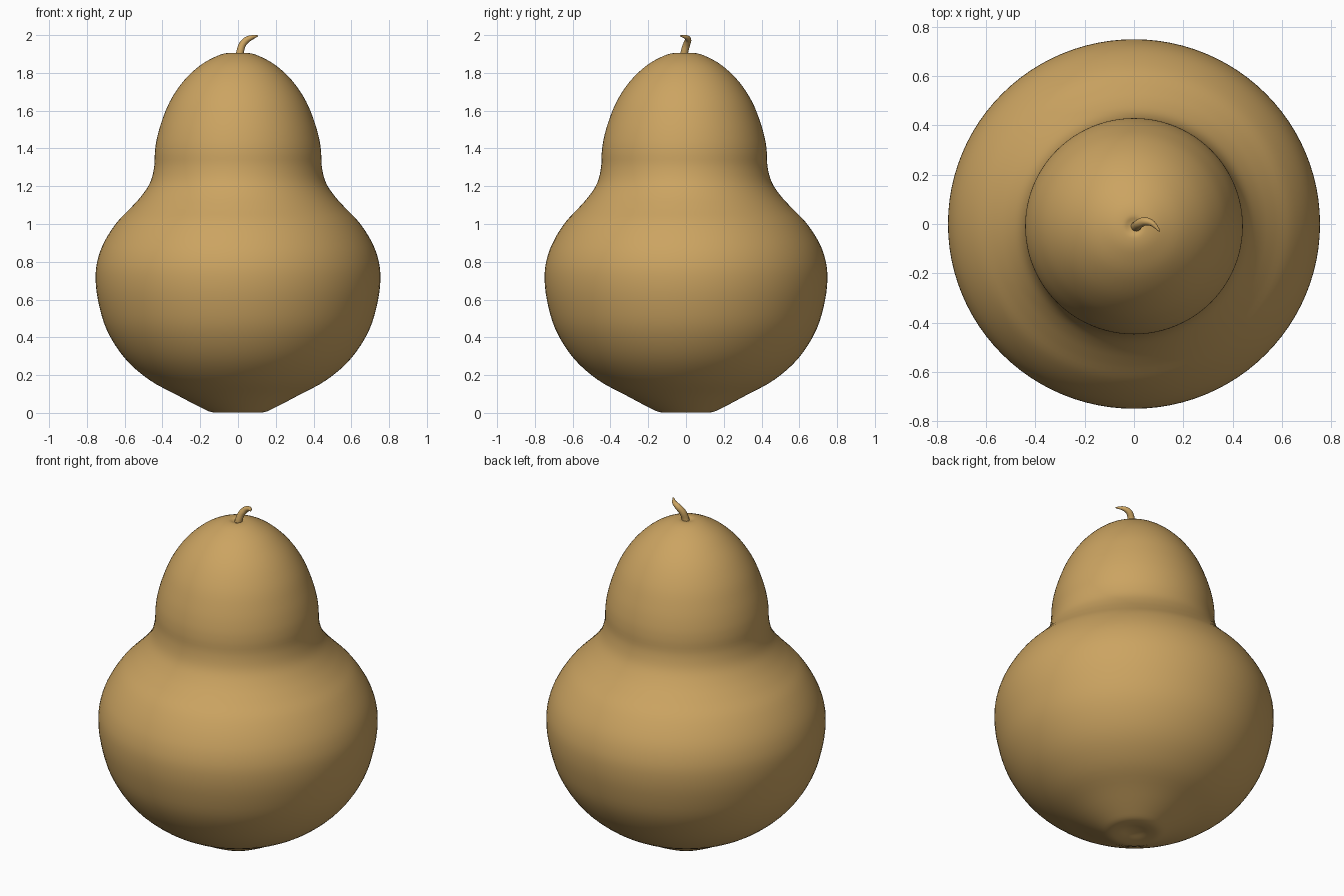
import bpy, bmesh, math
from mathutils import Vector

if "Cube" in bpy.data.objects:
    bpy.data.objects.remove(bpy.data.objects["Cube"])


def smooth_path(points, steps):
    """Catmull-Rom interpolation through a list of tuples."""
    p = [Vector(q) for q in points]
    p = [2 * p[0] - p[1]] + p + [2 * p[-1] - p[-2]]
    out = []
    for i in range(1, len(p) - 2):
        a, b, c, d = p[i - 1:i + 3]
        for s in range(steps):
            t = s / steps
            out.append(0.5 * (2 * b + (c - a) * t + (2 * a - 5 * b + 4 * c - d) * t * t
                              + (3 * b - a - 3 * c + d) * t ** 3))
    return out + [p[-2]]


def skin_rings(name, rings, start, end, mat):
    """Bridge equal rings of points and close both ends to a point."""
    bm = bmesh.new()
    loops = [[bm.verts.new(v) for v in ring] for ring in rings]
    n = len(loops[0])
    for a, b in zip(loops, loops[1:]):
        for i in range(n):
            j = (i + 1) % n
            bm.faces.new((a[i], a[j], b[j], b[i]))
    s, e = bm.verts.new(start), bm.verts.new(end)
    for i in range(n):
        j = (i + 1) % n
        bm.faces.new((s, loops[0][j], loops[0][i]))
        bm.faces.new((e, loops[-1][i], loops[-1][j]))
    bmesh.ops.recalc_face_normals(bm, faces=bm.faces)
    for f in bm.faces:
        f.smooth = True
    me = bpy.data.meshes.new(name)
    bm.to_mesh(me)
    bm.free()
    me.materials.append(mat)
    ob = bpy.data.objects.new(name, me)
    bpy.context.collection.objects.link(ob)
    return ob


skin = bpy.data.materials.new("pear_skin")
skin.diffuse_color = (0.60, 0.37, 0.12, 1)
skin.use_nodes = True
skin.node_tree.nodes["Principled BSDF"].inputs["Base Color"].default_value = skin.diffuse_color

# Pear body: lathed (radius, height) profile, neck leaning very slightly forward
profile = [(0.04, 0.015), (0.09, 0.004), (0.14, 0.004), (0.20, 0.03), (0.32, 0.093),
           (0.47, 0.175), (0.60, 0.29), (0.695, 0.44), (0.742, 0.60), (0.754, 0.73),
           (0.738, 0.83), (0.70, 0.92), (0.64, 1.01), (0.57, 1.083), (0.51, 1.15),
           (0.465, 1.22), (0.444, 1.30), (0.440, 1.38), (0.43, 1.45), (0.405, 1.54),
           (0.36, 1.65), (0.29, 1.755), (0.20, 1.84), (0.11, 1.89), (0.05, 1.906),
           (0.02, 1.90)]
SEG = 96
rings = []
for r, z in smooth_path(profile, 4):
    lean = -0.009 * min(1, max(0, (z - 0.9) / 0.4))
    rings.append([(r * math.cos(2 * math.pi * i / SEG),
                   r * 0.993 * math.sin(2 * math.pi * i / SEG) + lean, z) for i in range(SEG)])
skin_rings("pear_body", rings, (0, 0, 0.02), (0, -0.009, 1.895), skin)

# Stem: tapered tube along a curled path (x, y, z, radius)
stem = [Vector(q) for q in smooth_path(
    [(0.005, -0.010, 1.87, 0.022), (0.011, -0.008, 1.91, 0.020),
     (0.022, 0.002, 1.947, 0.019), (0.045, 0.011, 1.974, 0.017),
     (0.075, 0.002, 1.988, 0.012), (0.103, -0.028, 1.996, 0.004)], 5)]
rings = []
for k, q in enumerate(stem):
    t = (stem[min(k + 1, len(stem) - 1)] - stem[max(k - 1, 0)]).xyz.normalized()
    u = Vector((0, 1, 0)).cross(t).normalized()
    v = t.cross(u)
    rings.append([q.xyz + q.w * (u * math.cos(a) + v * math.sin(a))
                  for a in (2 * math.pi * i / 16 for i in range(16))])
skin_rings("stem", rings, stem[0].xyz, stem[-1].xyz + Vector((0.003, -0.003, 0)), skin)
